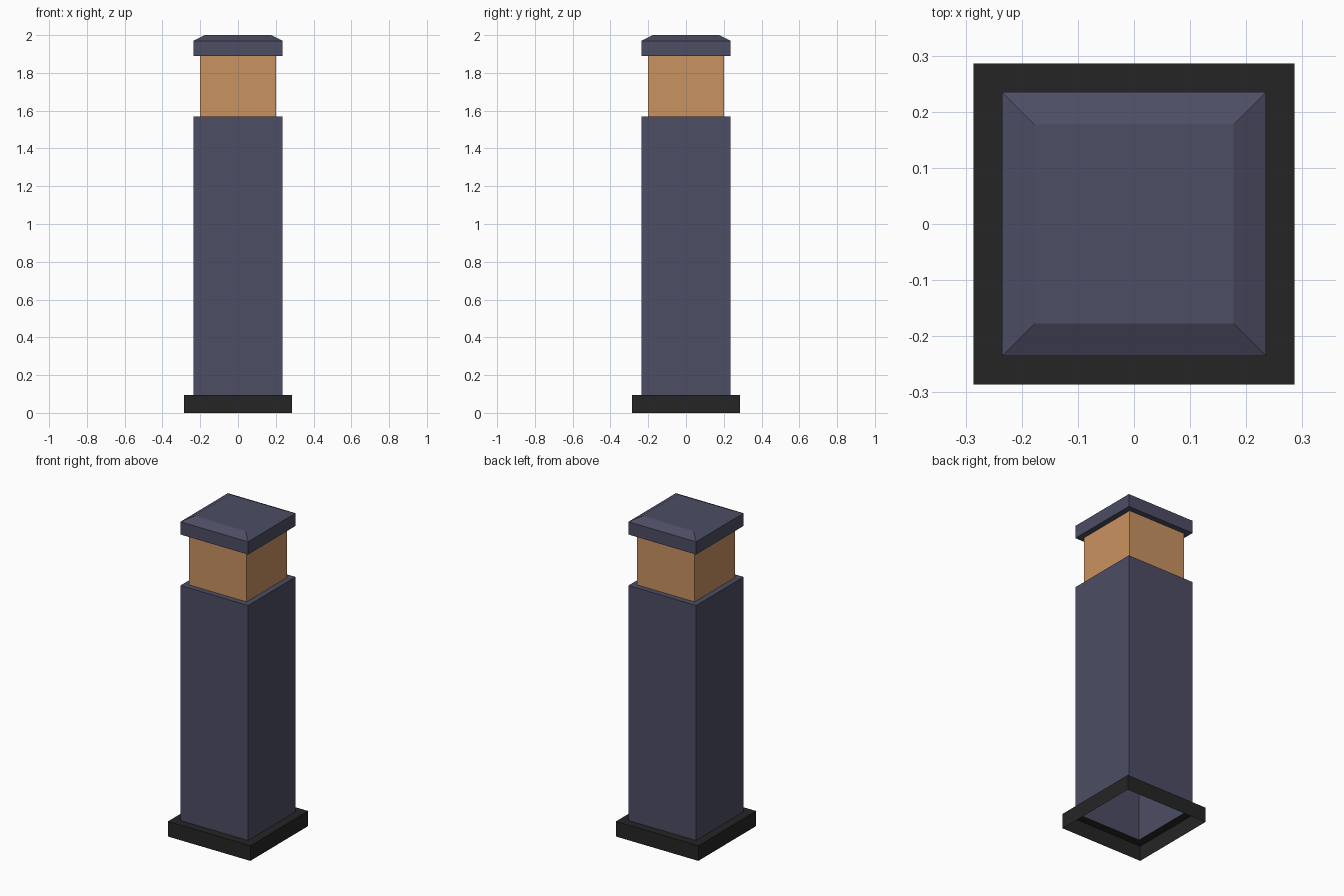
import bpy

if "Cube" in bpy.data.objects:
    bpy.data.objects.remove(bpy.data.objects["Cube"])


def lin(c):
    c /= 255
    return c / 12.92 if c <= 0.04045 else ((c + 0.055) / 1.055) ** 2.4


def material(name, r, g, b):
    m = bpy.data.materials.new(name)
    m.diffuse_color = (lin(r), lin(g), lin(b), 1)
    m.use_nodes = True
    m.node_tree.nodes["Principled BSDF"].inputs["Base Color"].default_value = m.diffuse_color
    return m


def square_shell(name, profile, mat, cap=False):
    """Square rings (half width, z) joined from bottom to top."""
    verts, faces = [], []
    for h, z in profile:
        verts += [(-h, -h, z), (h, -h, z), (h, h, z), (-h, h, z)]
    for r in range(len(profile) - 1):
        for i in range(4):
            a, b = r * 4 + i, r * 4 + (i + 1) % 4
            faces.append((a, b, b + 4, a + 4))
    if cap:
        n = len(verts)
        faces.append((n - 4, n - 3, n - 2, n - 1))
    me = bpy.data.meshes.new(name)
    me.from_pydata(verts, [], faces)
    me.materials.append(mat)
    ob = bpy.data.objects.new(name, me)
    bpy.context.collection.objects.link(ob)
    return ob


slate = material("slate_blue", 77, 77, 101)
amber = material("amber_glass", 202, 147, 97)
black = material("black", 37, 37, 37)

# Foot plinth: open underneath, with a ledge up to the post
square_shell("foot", [(0.286, 0), (0.286, 0.095), (0.235, 0.095)], black)
# Hollow post with a ledge around the light
square_shell("post", [(0.235, 0.095), (0.235, 1.57), (0.2, 1.57)], slate)
# Light band
square_shell("light_band", [(0.2, 1.57), (0.2, 1.89)], amber)
# Bevelled lid with an overhanging underside
square_shell("lid", [(0.2, 1.89), (0.235, 1.89), (0.235, 1.97), (0.177, 2.0)],
             slate, cap=True)
